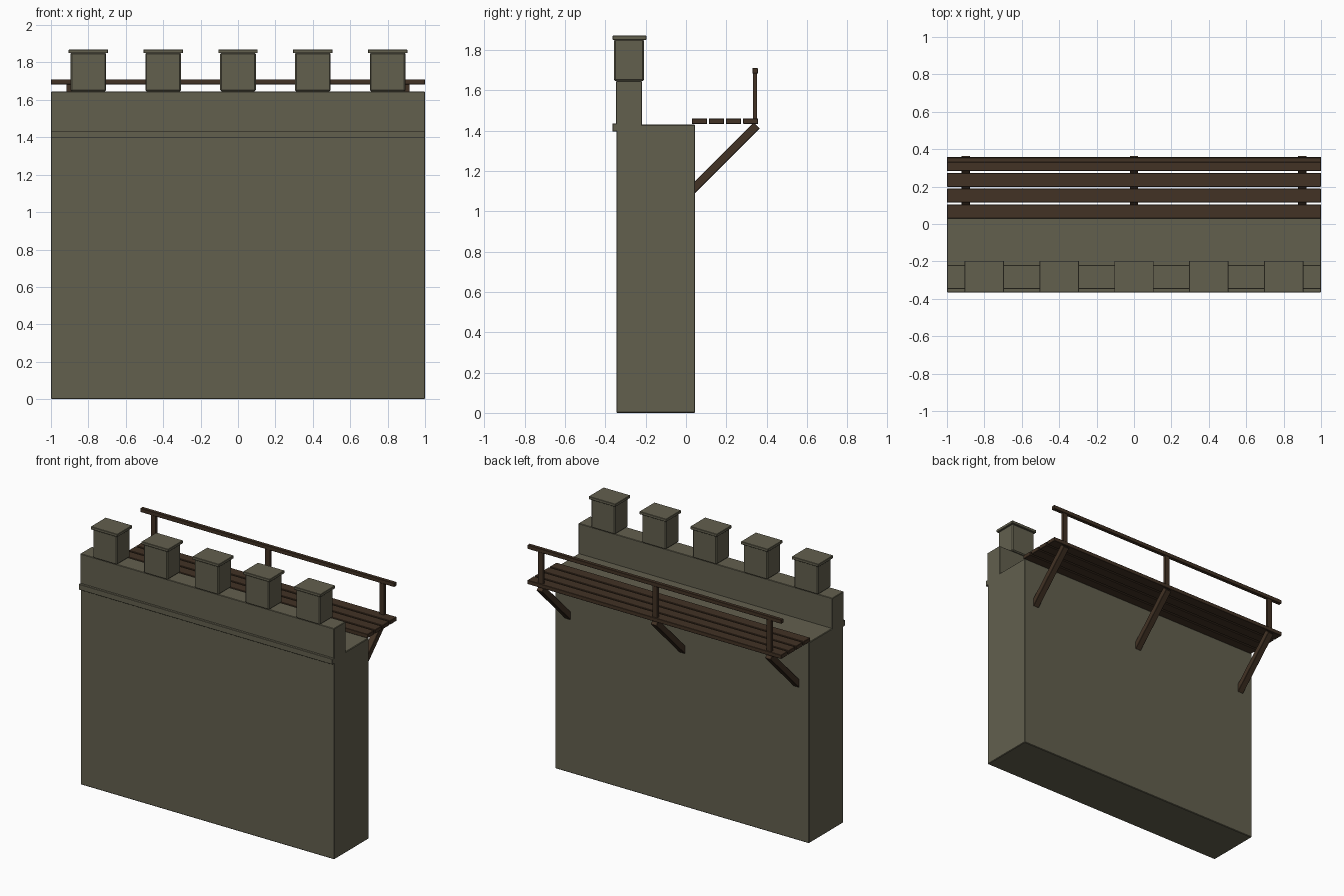
import bpy
import math

default = bpy.data.objects.get("Cube")
if default:
    bpy.data.objects.remove(default, do_unlink=True)


def material(name, rgb):
    mat = bpy.data.materials.new(name)
    mat.use_nodes = True
    color = (*rgb, 1)
    mat.diffuse_color = color
    mat.node_tree.nodes["Principled BSDF"].inputs["Base Color"].default_value = color
    return mat


stone = material("grey_olive_stone", (0.123, 0.115, 0.076))
wood = material("dark_brown_wood", (0.054, 0.032, 0.018))


def box(name, mat, x, y, z, bevel=0.0):
    """Box from (min, max) ranges along each axis."""
    ranges = (x, y, z)
    bpy.ops.mesh.primitive_cube_add(size=1, location=[(a + b) / 2 for a, b in ranges])
    obj = bpy.context.object
    obj.name = name
    obj.scale = [b - a for a, b in ranges]
    bpy.ops.object.transform_apply(location=False, rotation=False, scale=True)
    obj.data.materials.append(mat)
    if bevel:
        mod = obj.modifiers.new("worn_edges", 'BEVEL')
        mod.width = bevel
        mod.segments = 1
    return obj


def around(center, width):
    return (center - width / 2, center + width / 2)


FULL = (-1, 1)

# Masonry
box("wall", stone, FULL, (-0.345, 0.045), (0, 1.43), 0.004)
box("parapet", stone, FULL, (-0.348, -0.218), (1.42, 1.645), 0.003)
box("string_course", stone, FULL, (-0.365, -0.335), (1.395, 1.435), 0.002)

# Merlons with overhanging caps
for i in range(5):
    x = 0.4 * (i - 2)
    box(f"merlon_{i + 1}", stone, around(x, 0.19), (-0.357, -0.208), (1.645, 1.853), 0.007)
    box(f"merlon_cap_{i + 1}", stone, around(x, 0.21), (-0.365, -0.197), (1.85, 1.87), 0.002)

# Walkway planks
for i in range(4):
    y = 0.03 + 0.0845 * i
    box(f"walkway_plank_{i + 1}", wood, FULL, (y, y + 0.074), (1.432, 1.46), 0.002)

# Railing posts and diagonal braces
for side, x in (("right", -0.9), ("middle", 0), ("left", 0.9)):
    box(f"railing_post_{side}", wood, around(x, 0.036), (0.332, 0.352), (1.45, 1.69))
    brace = box(f"brace_{side}", wood, around(x, 0.045),
                around(0.19, 0.455), around(1.265, 0.042), 0.002)
    brace.rotation_euler.x = math.radians(45)

# Handrail
box("handrail", wood, FULL, (0.33, 0.356), (1.682, 1.71), 0.002)
